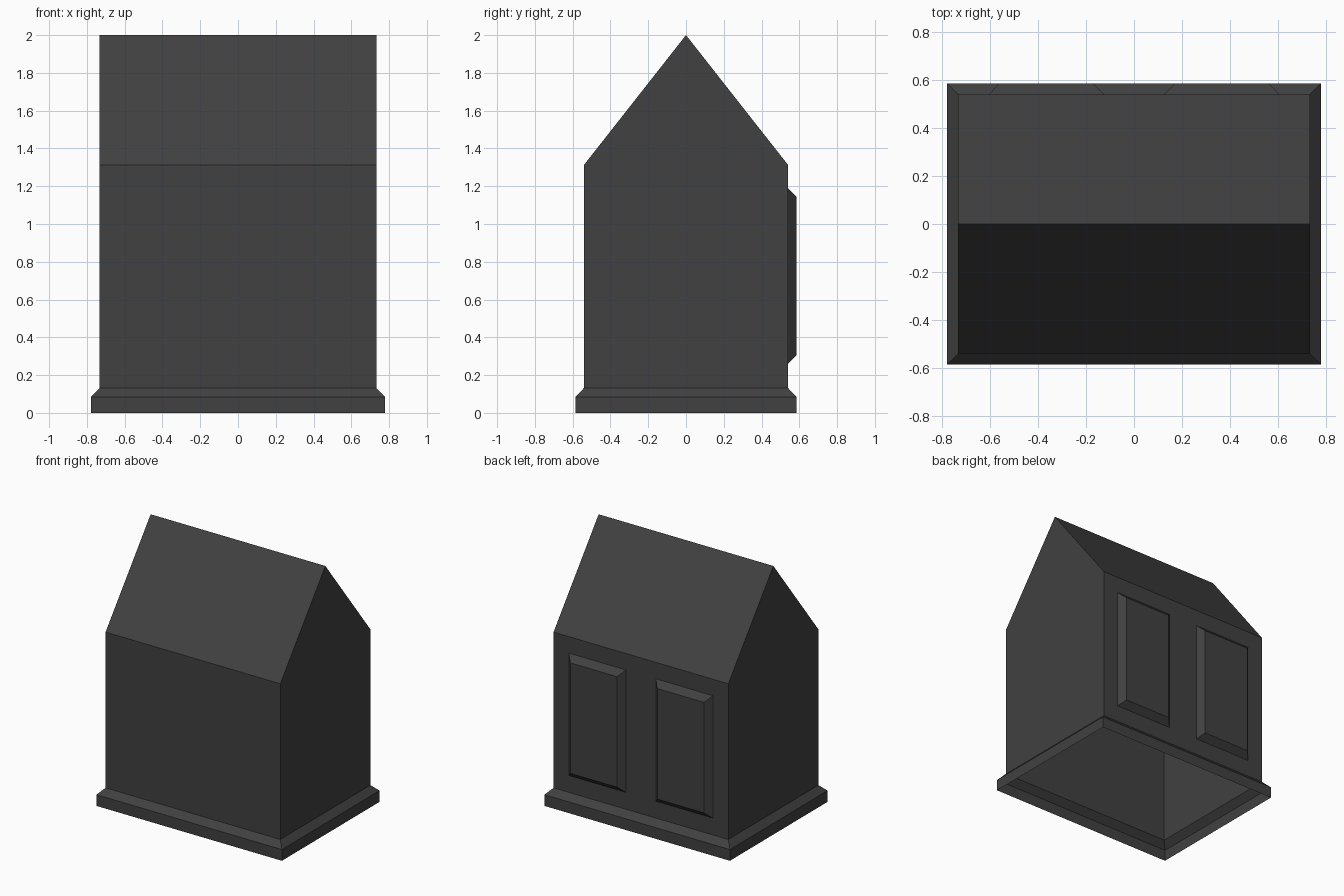
import bpy
import bmesh

cube = bpy.data.objects.get("Cube")
if cube:
    bpy.data.objects.remove(cube, do_unlink=True)

# Body and plinth dimensions
HALF_X, HALF_Y = 0.733, 0.54
EAVE, RIDGE = 1.313, 2.0
LIP = 0.045
PLINTH_EDGE, PLINTH_TOP = 0.085, 0.132

# Single flat colour
charcoal = bpy.data.materials.new("charcoal")
charcoal.use_nodes = True
colour = (0.052, 0.052, 0.052, 1)
charcoal.diffuse_color = colour
charcoal.node_tree.nodes["Principled BSDF"].inputs["Base Color"].default_value = colour


def finish(name, bm):
    mesh = bpy.data.meshes.new(name)
    bm.to_mesh(mesh)
    bm.free()
    mesh.materials.append(charcoal)
    obj = bpy.data.objects.new(name, mesh)
    bpy.context.collection.objects.link(obj)
    return obj


def rectangle(bm, x, y, z):
    """Horizontal loop of four corners, counter-clockwise from above."""
    return [bm.verts.new((sx * x, sy * y, z))
            for sx, sy in ((-1, -1), (1, -1), (1, 1), (-1, 1))]


def bridge(bm, low, high):
    for i in range(4):
        j = (i + 1) % 4
        bm.faces.new((low[i], low[j], high[j], high[i]))


# Plinth: open skirt with a chamfered top
bm = bmesh.new()
foot = rectangle(bm, HALF_X + LIP, HALF_Y + LIP, 0)
edge = rectangle(bm, HALF_X + LIP, HALF_Y + LIP, PLINTH_EDGE)
top = rectangle(bm, HALF_X, HALF_Y, PLINTH_TOP)
bridge(bm, foot, edge)
bridge(bm, edge, top)
finish("plinth", bm)

# Walls: open shell whose end walls rise into gables
bm = bmesh.new()
low = rectangle(bm, HALF_X, HALF_Y, PLINTH_TOP)
high = rectangle(bm, HALF_X, HALF_Y, EAVE)
peak_a, peak_b = (bm.verts.new((s * HALF_X, 0, RIDGE)) for s in (-1, 1))
bm.faces.new((low[0], low[1], high[1], high[0]))
bm.faces.new((low[2], low[3], high[3], high[2]))
bm.faces.new((low[1], low[2], high[2], peak_b, high[1]))
bm.faces.new((low[3], low[0], high[0], peak_a, high[3]))
finish("gabled_walls", bm)

# Roof: two plain slopes meeting at the ridge
bm = bmesh.new()
eaves = rectangle(bm, HALF_X, HALF_Y, EAVE)
peak_a, peak_b = (bm.verts.new((s * HALF_X, 0, RIDGE)) for s in (-1, 1))
bm.faces.new((eaves[0], eaves[1], peak_b, peak_a))
bm.faces.new((eaves[2], eaves[3], peak_a, peak_b))
finish("roof", bm)


# Raised rear panels with chamfered edges
def rear_panel(name, centre_x):
    bm = bmesh.new()
    base = rectangle(bm, 0.24, 0.464, 0)
    face = rectangle(bm, 0.196, 0.419, LIP)
    bridge(bm, base, face)
    bm.faces.new(face)
    for v in bm.verts:
        x, y, z = v.co
        v.co = (centre_x - x, HALF_Y + z, 0.724 + y)
    return finish(name, bm)


for side, sign in (("left", 1), ("right", -1)):
    rear_panel(side + "_rear_panel", sign * 0.365)
